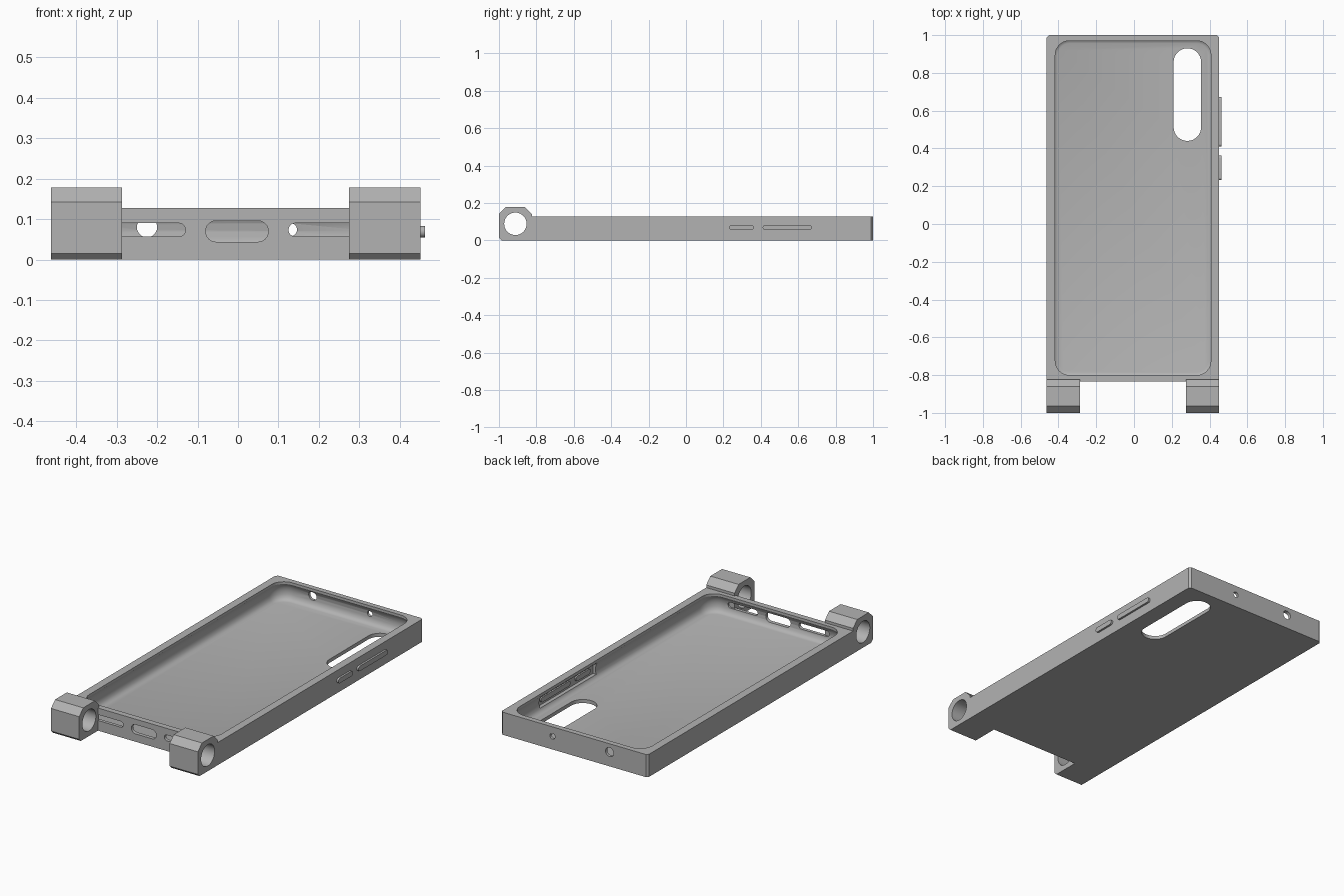
import bpy, bmesh, math

if "Cube" in bpy.data.objects:
    bpy.data.objects.remove(bpy.data.objects["Cube"])

grey = bpy.data.materials.new("case grey")
grey.diffuse_color = (0.45, 0.45, 0.45, 1)
grey.use_nodes = True
grey.node_tree.nodes["Principled BSDF"].inputs["Base Color"].default_value = grey.diffuse_color

X0, X1 = -0.462, 0.451          # outer sides of the tray
Y0, Y1, H = -0.833, 1.0, 0.127  # front, back, height


def loft(name, rings):
    """Closed solid through equal-length rings of 3D points."""
    bm = bmesh.new()
    vs = [[bm.verts.new(p) for p in r] for r in rings]
    n = len(vs[0])
    for a, b in zip(vs, vs[1:]):
        for i in range(n):
            j = (i + 1) % n
            bm.faces.new((a[i], a[j], b[j], b[i]))
    bm.faces.new(vs[0][::-1])
    bm.faces.new(vs[-1])
    bmesh.ops.recalc_face_normals(bm, faces=bm.faces)
    me = bpy.data.meshes.new(name)
    bm.to_mesh(me)
    bm.free()
    ob = bpy.data.objects.new(name, me)
    bpy.context.collection.objects.link(ob)
    me.materials.append(grey)
    return ob


def prism(name, pts, axis, lo, hi):
    """Extrude a 2D outline along an axis (x: yz, y: xz, z: xy)."""
    put = {'x': lambda p, t: (t, p[0], p[1]),
           'y': lambda p, t: (p[0], t, p[1]),
           'z': lambda p, t: (p[0], p[1], t)}[axis]
    return loft(name, [[put(p, t) for p in pts] for t in (lo, hi)])


def round_rect(x0, x1, y0, y1, r, seg=8):
    pts = []
    for k, (cx, cy) in enumerate([(x1 - r, y1 - r), (x0 + r, y1 - r),
                                  (x0 + r, y0 + r), (x1 - r, y0 + r)]):
        for i in range(seg + 1):
            a = math.pi / 2 * (k + i / seg)
            pts.append((cx + r * math.cos(a), cy + r * math.sin(a)))
    return pts


def circle(cx, cy, r, n=40):
    return [(cx + r * math.cos(2 * math.pi * i / n),
             cy + r * math.sin(2 * math.pi * i / n)) for i in range(n)]


def cut(ob, cutter):
    cutter.hide_render = True
    m = ob.modifiers.new("cut", 'BOOLEAN')
    m.operation, m.solver, m.object = 'DIFFERENCE', 'EXACT', cutter
    bpy.context.view_layer.objects.active = ob
    bpy.ops.object.modifier_apply(modifier=m.name)
    bpy.data.objects.remove(cutter)


def smooth(ob):
    bpy.ops.object.select_all(action='DESELECT')
    ob.select_set(True)
    bpy.context.view_layer.objects.active = ob
    bpy.ops.object.shade_smooth_by_angle(angle=math.radians(32))


# tray body with chamfered back corners
c = 0.012
tray = prism("tray", [(X0, Y0), (X1, Y0), (X1, Y1 - c), (X1 - c, Y1),
                      (X0 + c, Y1), (X0, Y1 - c)], 'z', 0, H)

# cavity: rounded floor edge, bulging walls, narrower lip
rings = []
for z, d in [(0.02, -0.014), (0.024, -0.002), (0.034, 0.008), (0.05, 0.014),
             (0.07, 0.016), (0.09, 0.013), (0.105, 0.006), (0.114, 0), (0.15, 0)]:
    outline = round_rect(-0.417 - d, 0.407 + d, -0.80 - d, 0.97 + d, 0.075 + d)
    rings.append([(x, y, z) for x, y in outline])
cut(tray, loft("cavity_cutter", rings))

# camera window in the floor
cut(tray, prism("camera_cutter", round_rect(0.21, 0.355, 0.44, 0.93, 0.0724, 14),
                'z', -0.05, 0.06))

# speaker and charging slots in the front wall
for x0, x1, z0, z1 in [(-0.32, -0.13, 0.057, 0.09), (-0.08, 0.075, 0.044, 0.096),
                       (0.125, 0.31, 0.057, 0.09)]:
    r = (z1 - z0) / 2 - 0.0002
    cut(tray, prism("slot_cutter", round_rect(x0, x1, z0, z1, r), 'y', -0.9, -0.76))

# two round holes in the back wall
for x, z, r in [(-0.225, 0.08, 0.025), (0.13, 0.074, 0.016)]:
    cut(tray, prism("hole_cutter", circle(x, z, r, 28), 'y', 0.93, 1.05))

# recess behind the side buttons
cut(tray, prism("recess_cutter", [(0.2, 0.04), (0.7, 0.04), (0.7, 0.104), (0.2, 0.104)],
                'x', 0.39, 0.438))
smooth(tray)

# side buttons
for name, y0, y1 in [("small_button", 0.232, 0.362), ("long_button", 0.41, 0.672)]:
    smooth(prism(name, round_rect(y0, y1, 0.055, 0.083, 0.0138), 'x', 0.43, 0.462))

# hinge knuckles with chamfered edges and a pin hole
knuckle = [(-0.985, 0), (-0.824, 0), (-0.824, 0.142), (-0.86, 0.178),
           (-0.964, 0.178), (-1.0, 0.142), (-1.0, 0.015)]
for name, x0, x1 in [("left_hinge", X0, -0.287), ("right_hinge", 0.275, X1)]:
    ob = prism(name, knuckle, 'x', x0, x1)
    cut(ob, prism("pin_cutter", circle(-0.912, 0.089, 0.06), 'x', x0 - 0.1, x1 + 0.1))
    smooth(ob)
